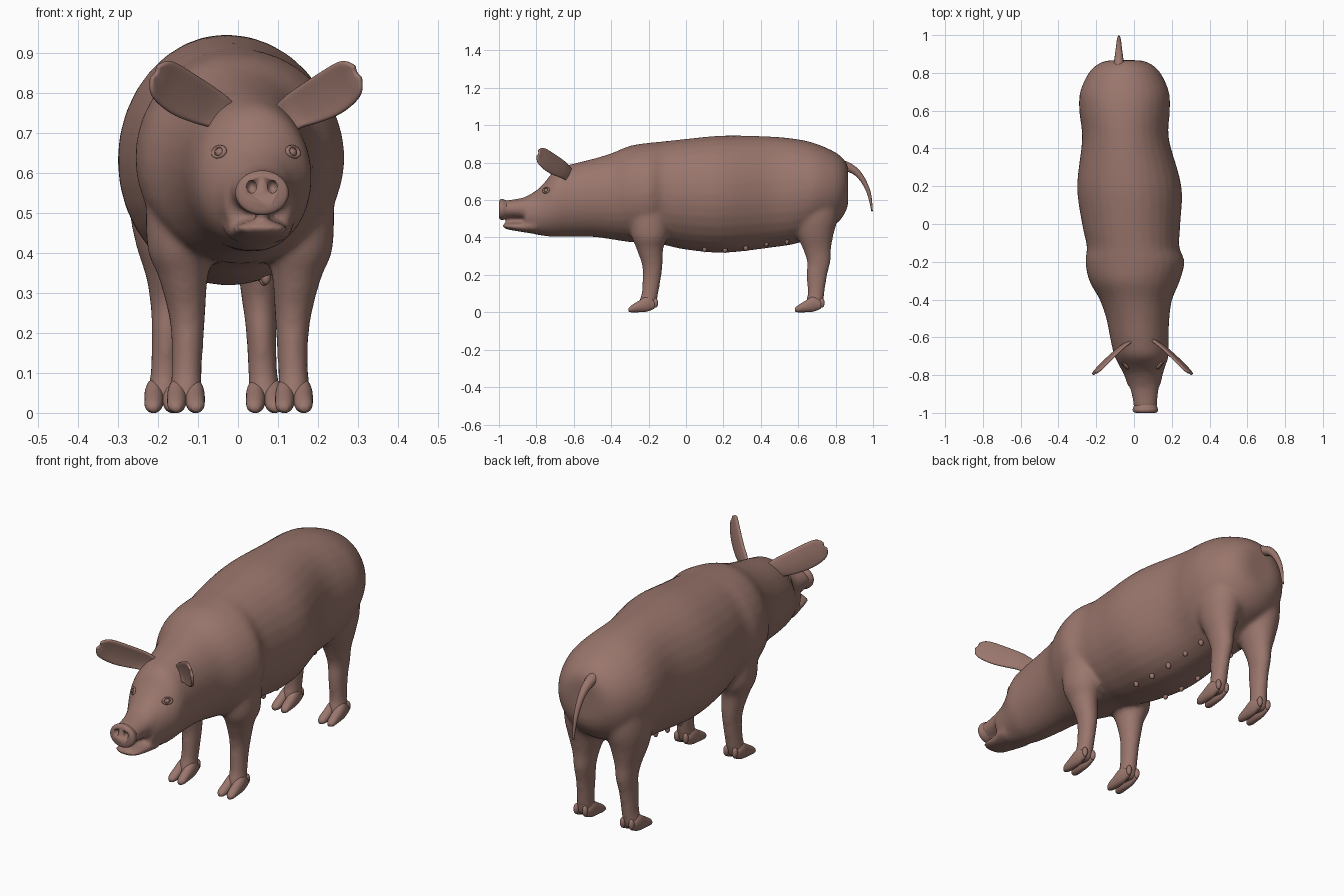
import bpy, bmesh, math
from mathutils import Vector

cube = bpy.data.objects.get("Cube")
if cube:
    bpy.data.objects.remove(cube)

skin = bpy.data.materials.new("brown_pink_skin")
skin.use_nodes = True
SKIN = (0.32, 0.18, 0.15, 1)
skin.diffuse_color = SKIN
skin.node_tree.nodes["Principled BSDF"].inputs["Base Color"].default_value = SKIN


def finish(name, bm):
    """Turn a bmesh into a smooth, coloured object."""
    bmesh.ops.recalc_face_normals(bm, faces=bm.faces)
    for f in bm.faces:
        f.smooth = True
    mesh = bpy.data.meshes.new(name)
    bm.to_mesh(mesh)
    bm.free()
    mesh.materials.append(skin)
    obj = bpy.data.objects.new(name, mesh)
    bpy.context.collection.objects.link(obj)
    return obj


def dense(rows, steps=5):
    """Catmull-Rom interpolation between the rows of a section table."""
    out = []
    for i in range(len(rows) - 1):
        quad = [rows[max(i - 1, 0)], rows[i], rows[i + 1], rows[min(i + 2, len(rows) - 1)]]
        for s in range(steps):
            t = s / steps
            out.append([b + t / 2 * (c - a + t * (2*a - 5*b + 4*c - d + t * (3*(b - c) + d - a)))
                        for a, b, c, d in zip(*quad)])
    return out + [list(rows[-1])]


def loft(bm, rings, sides=32):
    """Skin a closed tube over (centre, half axis, half axis) ellipses."""
    angles = [math.tau * k / sides for k in range(sides)]
    loops = [[bm.verts.new(c + u * math.cos(a) + v * math.sin(a)) for a in angles]
             for c, u, v in rings]
    for p, q in zip(loops, loops[1:]):
        for k in range(sides):
            n = (k + 1) % sides
            bm.faces.new((p[k], p[n], q[n], q[k]))
    bm.faces.new(loops[0])
    bm.faces.new(loops[-1][::-1])


def loft_along_y(bm, rows):
    """Rows: y, centre x, half width, top z, bottom z."""
    loft(bm, [(Vector((x, y, (t + b) / 2)), Vector((w, 0, 0)), Vector((0, 0, (t - b) / 2)))
              for y, x, w, t, b in dense(rows)])


def loft_along_z(bm, rows, mirror_x=None):
    """Rows: z, centre x, centre y, half width, half depth."""
    loft(bm, [(Vector((x if mirror_x is None else 2 * mirror_x - x, y, z)),
               Vector((w, 0, 0)), Vector((0, d, 0))) for z, x, y, w, d in dense(rows)])


def ellipsoid(bm, centre, radii):
    made = bmesh.ops.create_uvsphere(bm, u_segments=16, v_segments=10, radius=1)["verts"]
    for v in made:
        v.co = Vector(centre) + Vector([a * r for a, r in zip(v.co, radii)])


# Torso, neck and head sections
TORSO = [
    (.867, -.05, .08, .77, .58), (.85, -.05, .135, .81, .53), (.8, -.05, .19, .855, .47),
    (.7, -.05, .235, .9, .42), (.6, -.05, .24, .925, .37), (.45, -.045, .23, .94, .345),
    (.2, -.025, .276, .945, .318), (0, -.015, .26, .927, .335), (-.12, -.005, .245, .914, .36),
    (-.2, .005, .262, .906, .37), (-.3, .003, .24, .89, .375), (-.4, .01, .192, .85, .39),
    (-.5, .02, .167, .82, .403), (-.62, .03, .153, .79, .403), (-.7, .04, .143, .76, .403),
    (-.76, .045, .118, .69, .408), (-.8, .05, .102, .652, .415), (-.86, .053, .085, .617, .43)]
SNOUT = [(-.8, .05, .09, .65, .48), (-.86, .055, .078, .617, .495),
         (-.92, .058, .067, .604, .502), (-.975, .06, .062, .598, .5)]
JAW = [(-.8, .05, .09, .51, .417), (-.87, .055, .076, .485, .428),
       (-.93, .058, .067, .48, .438), (-.965, .06, .055, .477, .446), (-.98, .06, .03, .47, .455)]
FORELEG = [
    (.6, -.13, -.2, .1, .11), (.42, -.143, -.195, .085, .1), (.34, -.137, -.193, .062, .072),
    (.25, -.128, -.18, .047, .055), (.18, -.126, -.183, .04, .049),
    (.1, -.128, -.193, .038, .045), (.045, -.13, -.207, .04, .048), (.02, -.13, -.21, .034, .04)]
HINDLEG = [
    (.68, -.16, .69, .11, .13), (.52, -.17, .69, .102, .125), (.42, -.175, .69, .08, .1),
    (.34, -.175, .7, .055, .076), (.27, -.175, .71, .044, .063), (.2, -.178, .7, .038, .056),
    (.1, -.182, .695, .037, .045), (.045, -.187, .685, .04, .048), (.02, -.187, .68, .034, .04)]
FORE_AXIS, HIND_AXIS, HEAD_AXIS = .005, -.06, .045

bm = bmesh.new()
for rows in (TORSO, SNOUT, JAW):
    loft_along_y(bm, rows)
for rows, axis in ((FORELEG, FORE_AXIS), (HINDLEG, HIND_AXIS)):
    loft_along_z(bm, rows)
    loft_along_z(bm, rows, axis)
body = finish("body", bm)
remesh = body.modifiers.new("blend", "REMESH")
remesh.mode = "VOXEL"
remesh.voxel_size = .011
remesh.use_smooth_shade = True
relax = body.modifiers.new("relax", "SMOOTH")
relax.factor = .5
relax.iterations = 10

# Cloven hooves with dewclaws behind
def hoof(name, x, y):
    bm = bmesh.new()
    for side in (-1, 1):
        cx = x + side * .023
        loft_along_y(bm, [(y + .04, cx, .014, .06, .02), (y, cx, .023, .085, .004),
                          (y - .05, cx, .024, .058, 0), (y - .085, cx + side * .002, .02, .036, 0),
                          (y - .1, cx + side * .002, .01, .022, .004)])
        ellipsoid(bm, (x + side * .024, y + .045, .05), (.013, .014, .026))
    finish(name, bm)


for name, x, y, axis in (("front", -.13, -.208, FORE_AXIS), ("hind", -.187, .682, HIND_AXIS)):
    hoof(name + "_right_hoof", x, y)
    hoof(name + "_left_hoof", 2 * axis - x, y)

# Cupped ears
EAR = [(.09, -.6, .71, .04), (.13, -.635, .745, .045), (.165, -.66, .762, .053),
       (.22, -.71, .79, .06), (.265, -.755, .822, .056), (.285, -.778, .84, .042),
       (.298, -.79, .852, .015)]
ACROSS = Vector((-.48, .25, .84)).normalized()
CUP = Vector((.45, -.75, .45)).normalized()


def ear(name, mirror):
    bm = bmesh.new()
    grid = []
    for x, y, z, w in dense(EAR, 3):
        row = []
        for k in range(-4, 5):
            s = k / 4
            p = Vector((x, y, z)) + ACROSS * w * s + CUP * w * .45 * (s * s - .5)
            if mirror:
                p.x = 2 * HEAD_AXIS - p.x
            row.append(bm.verts.new(p))
        grid.append(row)
    for p, q in zip(grid, grid[1:]):
        for k in range(len(p) - 1):
            bm.faces.new((p[k], p[k + 1], q[k + 1], q[k]))
    obj = finish(name, bm)
    shell = obj.modifiers.new("thickness", "SOLIDIFY")
    shell.thickness = .014
    shell.offset = 0
    obj.modifiers.new("round", "SUBSURF").levels = 1


ear("left_ear", False)
ear("right_ear", True)

# Eyes with raised lids
for name, side in (("left", 1), ("right", -1)):
    centre = Vector((HEAD_AXIS + side * .088, -.745, .65))
    out = Vector((side * .7, -.62, .3)).normalized()
    along = out.cross(Vector((0, 0, 1))).normalized()
    up = along.cross(out)
    bm = bmesh.new()
    ellipsoid(bm, centre, (.014, .014, .013))
    finish(name + "_eye", bm)
    bm = bmesh.new()
    rim = []
    for k in range(20):
        a = math.tau * k / 20
        spoke = along * math.cos(a) * .02 + up * math.sin(a) * .014
        rim.append([bm.verts.new(centre + out * (.006 + .006 * math.sin(b))
                                 + spoke * (1 + .3 * math.cos(b)))
                    for b in (math.tau * j / 8 for j in range(8))])
    for p, q in zip(rim, rim[1:] + rim[:1]):
        for j in range(8):
            n = (j + 1) % 8
            bm.faces.new((p[j], p[n], q[n], q[j]))
    finish(name + "_eyelid", bm)

# Nose disc with hollow nostrils
bm = bmesh.new()
loft_along_y(bm, [(-.93, .06, .05, .59, .51), (-.965, .06, .062, .6, .498),
                  (-.983, .06, .067, .606, .494), (-.995, .06, .063, .602, .497),
                  (-1, .06, .05, .592, .507)])
nose = finish("nose", bm)
bm = bmesh.new()
for side in (-1, 1):
    ellipsoid(bm, (.06 + side * .026, -1, .565), (.013, .02, .016))
cutter = finish("nostril_cutter", bm)
cutter.hide_render = True
cutter.hide_viewport = True
hole = nose.modifiers.new("nostrils", "BOOLEAN")
hole.operation = "DIFFERENCE"
hole.object = cutter

# Tail hanging from the rump
bm = bmesh.new()
tail = dense([(.81, .785, .034), (.86, .778, .026), (.91, .75, .019), (.95, .7, .014),
              (.98, .63, .01), (.995, .54, .004)])
rings = []
for i, (y, z, r) in enumerate(tail):
    a, b = tail[max(i - 1, 0)], tail[min(i + 1, len(tail) - 1)]
    way = Vector((0, b[0] - a[0], b[1] - a[1])).normalized()
    rings.append((Vector((-.08, y, z)), Vector((r, 0, 0)), Vector((0, -way.z, way.y)) * r))
loft(bm, rings, 12)
finish("tail", bm)

# Two rows of teats under the belly
bm = bmesh.new()
sections = dense(TORSO)
for k in range(5):
    y = .1 + k * .11
    _, x, w, top, low = min(sections, key=lambda s: abs(s[0] - y))
    for side in (-1, 1):
        z = (top + low) / 2 - (top - low) / 2 * math.sqrt(1 - (.09 / w) ** 2)
        ellipsoid(bm, (x + side * .09, y, z), (.012, .012, .018))
finish("teats", bm)
